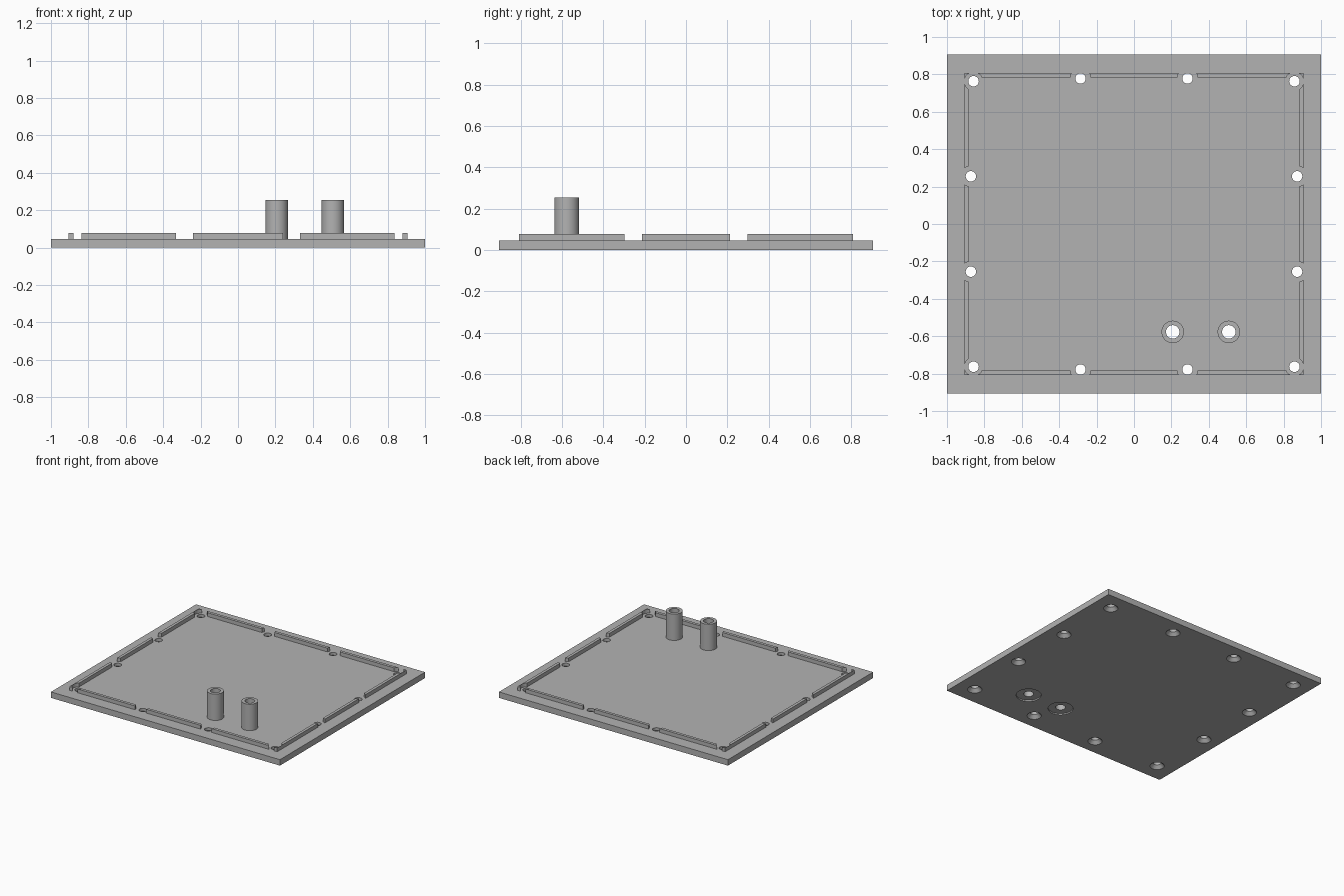
import bpy, bmesh, math
from mathutils import Matrix, Vector

if "Cube" in bpy.data.objects:
    bpy.data.objects.remove(bpy.data.objects["Cube"])

PLATE_TOP, RIB_TOP, BOSS_TOP = 0.047, 0.077, 0.255
BOSSES = [(0.207, -0.577), (0.507, -0.577)]
SIGNS = [(a, b) for a in (-1, 1) for b in (-1, 1)]
CORNER_HOLES = [(a * 0.858, b * 0.763) for a, b in SIGNS]
EDGE_HOLES = [(a * 0.286, b * 0.778) for a, b in SIGNS]
EDGE_HOLES += [(a * 0.872, b * 0.255) for a, b in SIGNS]

grey = bpy.data.materials.new("plain grey")
grey.use_nodes = True
colour = (0.45, 0.45, 0.45, 1)
grey.diffuse_color = colour
grey.node_tree.nodes["Principled BSDF"].inputs["Base Color"].default_value = colour


def add_box(bm, width, depth, low, high):
    size = Matrix.Diagonal((width, depth, high - low, 1))
    place = Matrix.Translation((0, 0, (low + high) / 2))
    bmesh.ops.create_cube(bm, size=1, matrix=place @ size)


def add_lathe(bm, centre, profile, closed=False, sides=40):
    """Turn (radius, height) points about a vertical axis; open profiles get caps."""
    rings = []
    for radius, z in profile:
        rings.append([bm.verts.new((centre[0] + radius * math.cos(math.tau * i / sides),
                                    centre[1] + radius * math.sin(math.tau * i / sides), z))
                      for i in range(sides)])
    pairs = list(zip(rings, rings[1:]))
    if closed:
        pairs.append((rings[-1], rings[0]))
    else:
        bm.faces.new(rings[0][::-1])
        bm.faces.new(rings[-1])
    for low, high in pairs:
        for i in range(sides):
            j = (i + 1) % sides
            bm.faces.new((low[i], low[j], high[j], high[i]))


def make_object(name, bm):
    bmesh.ops.recalc_face_normals(bm, faces=bm.faces[:])
    mesh = bpy.data.meshes.new(name)
    bm.to_mesh(mesh)
    bm.free()
    mesh.materials.append(grey)
    obj = bpy.data.objects.new(name, mesh)
    bpy.context.collection.objects.link(obj)
    return obj


def select_only(obj):
    bpy.ops.object.select_all(action="DESELECT")
    obj.select_set(True)
    bpy.context.view_layer.objects.active = obj


def cut(obj, cutter):
    cutter.hide_render = True
    mod = obj.modifiers.new("cut", "BOOLEAN")
    mod.operation, mod.solver, mod.object = "DIFFERENCE", "EXACT", cutter
    select_only(obj)
    bpy.ops.object.modifier_apply(modifier=mod.name)
    bpy.data.objects.remove(cutter)


def smooth(obj):
    select_only(obj)
    bpy.ops.object.shade_smooth_by_angle(angle=math.radians(30))


# Base plate with countersunk screw holes and recessed boss holes
bm = bmesh.new()
add_box(bm, 2, 1.81, 0, PLATE_TOP)
plate = make_object("base_plate", bm)

bm = bmesh.new()
for hole in CORNER_HOLES + EDGE_HOLES:
    add_lathe(bm, hole, [(0.052, -0.02), (0.052, 0), (0.028, 0.025), (0.028, 0.1)])
for boss in BOSSES:
    add_lathe(bm, boss, [(0.09, -0.02), (0.09, 0.01), (0.036, 0.01), (0.036, 0.1)])
cut(plate, make_object("hole_cutter", bm))
smooth(plate)

# Locating rib around the edge, interrupted round each screw hole
bm = bmesh.new()
add_box(bm, 1.814, 1.614, PLATE_TOP, RIB_TOP)
rib = make_object("locating_rib", bm)

bm = bmesh.new()
add_box(bm, 1.768, 1.568, 0, 0.2)
cut(rib, make_object("rib_inside_cutter", bm))

bm = bmesh.new()
for holes, radius in ((CORNER_HOLES, 0.049), (EDGE_HOLES, 0.055)):
    for hole in holes:
        add_lathe(bm, hole, [(radius, 0), (radius, 0.2)])
cut(rib, make_object("rib_gap_cutter", bm))
smooth(rib)

# Hollow standing bosses
for side, boss in zip(("right", "left"), BOSSES):
    bm = bmesh.new()
    add_lathe(bm, boss, [(0.06, PLATE_TOP), (0.06, BOSS_TOP),
                         (0.036, BOSS_TOP), (0.036, PLATE_TOP)], closed=True)
    smooth(make_object(side + "_boss", bm))
